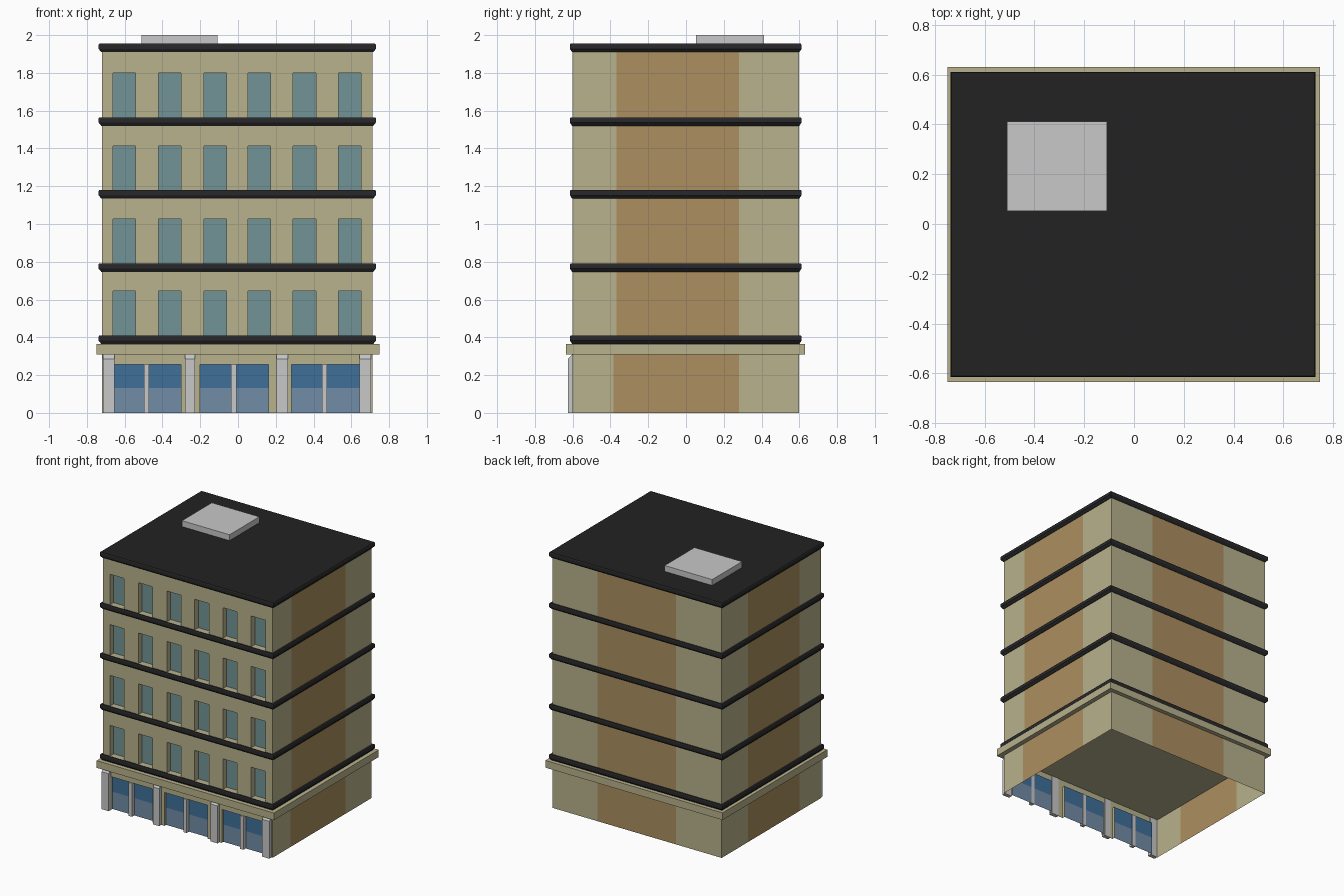
import bpy, bmesh

if "Cube" in bpy.data.objects:
    bpy.data.objects.remove(bpy.data.objects["Cube"])


def material(name, rgb):
    m = bpy.data.materials.new(name)
    m.diffuse_color = (*rgb, 1)
    m.use_nodes = True
    m.node_tree.nodes["Principled BSDF"].inputs["Base Color"].default_value = m.diffuse_color
    return m


KHAKI = material("khaki_wall", (0.48, 0.445, 0.265))
BROWN = material("brown_panel", (0.413, 0.275, 0.115))
BLACK = material("black_trim", (0.022, 0.022, 0.024))
ROOF = material("dark_roof", (0.016, 0.016, 0.016))
GLASS = material("teal_glass", (0.168, 0.296, 0.305))
SHOP = material("shop_glass", (0.165, 0.262, 0.376))
BLIND = material("blue_blind", (0.05, 0.16, 0.315))
GREY = material("light_grey", (0.58, 0.58, 0.58))

# Wall outline
XL, XR, YF, YB = -0.72, 0.712, -0.60, 0.597


def finish(bm, name, mats):
    me = bpy.data.meshes.new(name)
    bm.to_mesh(me)
    bm.free()
    for m in mats:
        me.materials.append(m)
    ob = bpy.data.objects.new(name, me)
    bpy.context.collection.objects.link(ob)
    return ob


def quad(bm, pts, mat):
    f = bm.faces.new([bm.verts.new(p) for p in pts])
    f.material_index = mat


def upright(bm, p, q, z0, z1, mat=0):
    """Vertical quad from p to q; outside is to the right of travel."""
    quad(bm, [(*p, z0), (*q, z0), (*q, z1), (*p, z1)], mat)


def box(name, x0, x1, y0, y1, z0, z1, mat, chamfer=0):
    """Box, optionally with its top front edge sloped back."""
    bm = bmesh.new()
    bmesh.ops.create_cube(bm, size=1)
    for v in bm.verts:
        v.co = (x1 if v.co.x > 0 else x0, y1 if v.co.y > 0 else y0, z1 if v.co.z > 0 else z0)
    if chamfer:
        edge = [e for e in bm.edges if all(v.co.y == min(w.co.y for w in bm.verts)
                and v.co.z == max(w.co.z for w in bm.verts) for v in e.verts)]
        bmesh.ops.bevel(bm, geom=edge, offset=chamfer, segments=1, affect='EDGES')
    return finish(bm, name, [mat])


def storey(name, z0, z1, holes, h0, h1, depth, panes, front_stripe):
    """Four walls: striped sides and back, front with recessed openings.
    panes = [(z_low, z_high, material_index)]"""
    bm = bmesh.new()
    # Side and back walls, each with a brown middle panel
    for path in ([(XR, y) for y in (YF, front_stripe, 0.28, YB)],
                 [(x, YB) for x in (XR, 0.33, -0.335, XL)],
                 [(XL, y) for y in (YB, 0.28, -0.34, YF)]):
        for i in range(3):
            upright(bm, path[i], path[i + 1], z0, z1, 1 if i == 1 else 0)
    # Front wall around the openings
    upright(bm, (XL, YF), (XR, YF), h1, z1)
    if h0 > z0:
        upright(bm, (XL, YF), (XR, YF), z0, h0)
    ends = [XL] + [x for h in holes for x in h] + [XR]
    for a, b in zip(ends[::2], ends[1::2]):
        upright(bm, (a, YF), (b, YF), h0, h1)
    # Reveals and glass
    yi = YF + depth
    for a, b in holes:
        upright(bm, (a, YF), (a, yi), h0, h1)
        upright(bm, (b, yi), (b, YF), h0, h1)
        quad(bm, [(a, YF, h1), (a, yi, h1), (b, yi, h1), (b, YF, h1)], 0)
        if h0 > z0:
            quad(bm, [(a, YF, h0), (b, YF, h0), (b, yi, h0), (a, yi, h0)], 0)
        for p0, p1, m in panes:
            upright(bm, (a, yi), (b, yi), p0, p1, m)
    return finish(bm, name, [KHAKI, BROWN, GLASS, SHOP, BLIND])


def cornice(name, top, roof=False):
    """Band around the building, sloped on its underside."""
    bm = bmesh.new()
    rings = []
    for out, z in ((-0.002, top - 0.045), (0.004, top - 0.045), (0.018, top - 0.028),
                   (0.018, top - 0.006), (0.014, top), (-0.002, top)):
        rings.append([bm.verts.new((x, y, z)) for x, y in (
            (XL - out, YF - out * 0.8), (XR + out, YF - out * 0.8),
            (XR + out, YB + out * 0.8), (XL - out, YB + out * 0.8))])
    for lo, hi in zip(rings, rings[1:]):
        for i in range(4):
            j = (i + 1) % 4
            bm.faces.new((lo[i], lo[j], hi[j], hi[i]))
    if roof:
        bm.faces.new(rings[-1])
        for f in bm.faces:
            if f.normal.z > 0.9 or len({v.co.z for v in f.verts}) == 1 and f.verts[0].co.z == top:
                f.material_index = 1
        for f in bm.faces:
            f.normal_update()
            if f.normal.z > 0.9:
                f.material_index = 1
    return finish(bm, name, [BLACK, ROOF])


# Ground floor with shop fronts, open underneath
shops = [(-0.655, -0.303), (-0.202, 0.162), (0.283, 0.645)]
storey("ground_floor", 0, 0.312, shops, 0, 0.255, 0.02,
       [(0, 0.132, 3), (0.132, 0.255, 4)], -0.385)
for i, (a, b) in enumerate([(-0.715, -0.655), (-0.281, -0.228), (0.205, 0.265), (0.642, 0.703)]):
    box(f"pillar_{i}", a, b, -0.625, YF + 0.005, 0, 0.308, GREY, 0.022)
for i, x in enumerate((-0.484, -0.022, 0.458)):
    box(f"shop_mullion_{i}", x - 0.014, x + 0.014, YF - 0.008, YF + 0.022, 0, 0.255, GREY)

# Ledge above the shops
box("ledge", -0.75, 0.748, -0.635, 0.63, 0.31, 0.365, KHAKI)

# Upper floors and their cornices
tops = [0.41, 0.792, 1.18, 1.565, 1.955]
windows = [(x - 0.06, x + 0.06) for x in (-0.602, -0.361, -0.121, 0.113, 0.352, 0.592)]
for i in range(4):
    z0, z1 = (0.365 if i == 0 else tops[i] - 0.02), tops[i + 1] - 0.02
    h0, h1 = tops[i], tops[i] + 0.234
    storey(f"upper_floor_{i + 1}", z0, z1, windows, h0, h1, 0.045, [(h0, h1, 2)], -0.368)
for i, t in enumerate(tops):
    cornice("roof_cornice" if i == 4 else f"cornice_{i + 1}", t, i == 4)

# Roof hatch
box("roof_hatch", -0.51, -0.108, 0.052, 0.412, 1.95, 2.0, GREY)
